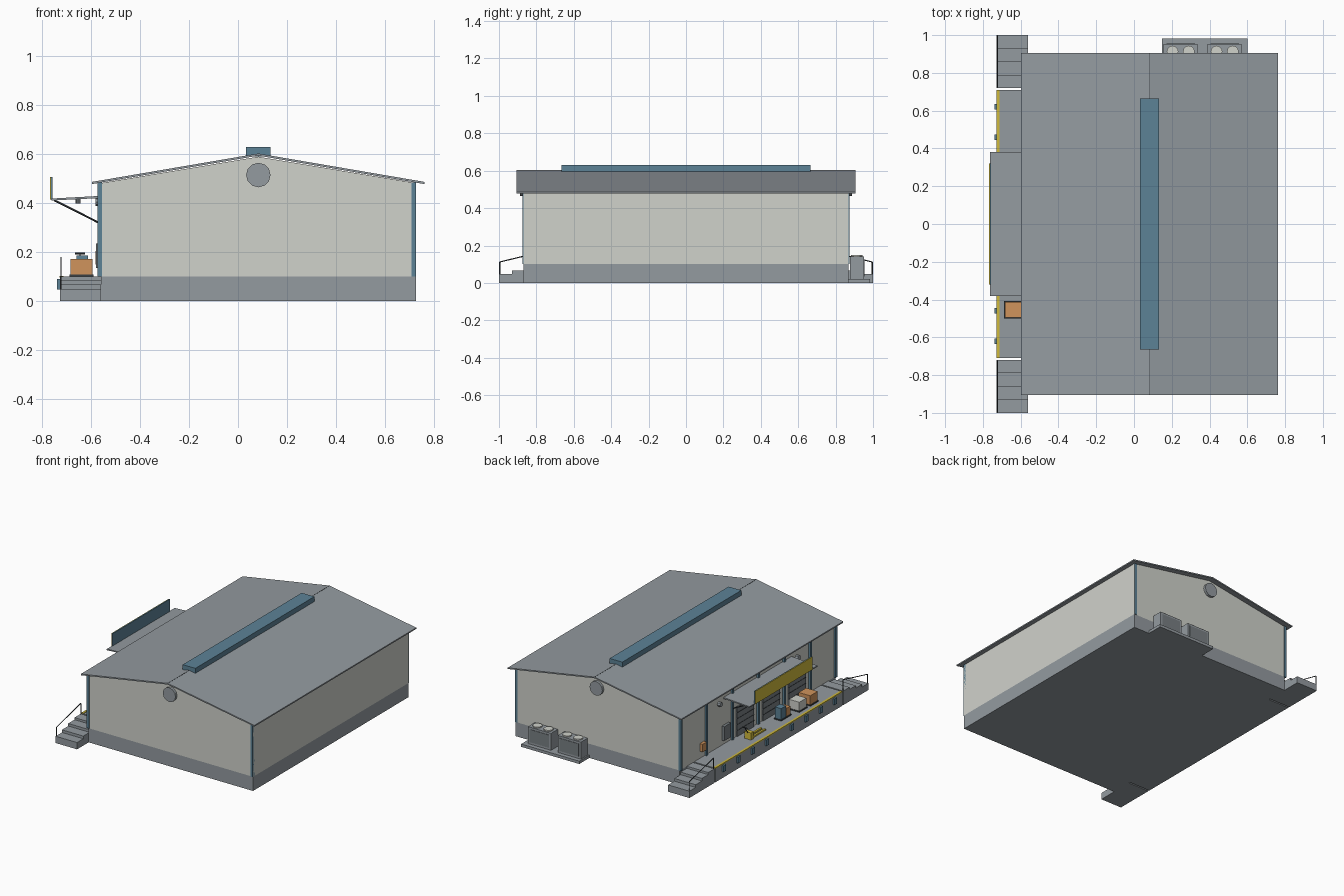
import bpy
import bmesh
import math
from mathutils import Vector

cube = bpy.data.objects.get("Cube")
if cube:
    bpy.data.objects.remove(cube, do_unlink=True)


def material(name, r, g, b):
    lin = [((c / 255 + 0.055) / 1.055) ** 2.4 for c in (r, g, b)] + [1]
    m = bpy.data.materials.new(name)
    m.diffuse_color = lin
    m.use_nodes = True
    bsdf = m.node_tree.nodes["Principled BSDF"]
    bsdf.inputs["Base Color"].default_value = lin
    bsdf.inputs["Roughness"].default_value = 0.8
    return m


WALL = material("off white", 208, 210, 203)
GREY = material("concrete grey", 148, 155, 160)
STEEL = material("mid grey", 120, 127, 131)
BLUE = material("steel blue", 92, 130, 150)
ORANGE = material("orange", 208, 148, 92)
YELLOW = material("safety yellow", 208, 186, 60)
DARK = material("dark metal", 58, 64, 68)


def finish(name, bm, mat):
    bmesh.ops.recalc_face_normals(bm, faces=bm.faces)
    mesh = bpy.data.meshes.new(name)
    bm.to_mesh(mesh)
    bm.free()
    mesh.materials.append(mat)
    ob = bpy.data.objects.new(name, mesh)
    bpy.context.collection.objects.link(ob)
    return ob


def box(name, mat, x, y, z):
    """Box from (min, max) pairs along each axis."""
    bm = bmesh.new()
    bmesh.ops.create_cube(bm, size=1)
    for v in bm.verts:
        v.co = [p[0] + (c + 0.5) * (p[1] - p[0]) for c, p in zip(v.co, (x, y, z))]
    return finish(name, bm, mat)


def prism(name, mat, profile, y0, y1):
    """Extrude an x-z profile along y."""
    bm = bmesh.new()
    face = bm.faces.new([bm.verts.new((x, y0, z)) for x, z in profile])
    new = bmesh.ops.extrude_face_region(bm, geom=[face])["geom"]
    bmesh.ops.translate(bm, vec=(0, y1 - y0, 0),
                        verts=[g for g in new if isinstance(g, bmesh.types.BMVert)])
    return finish(name, bm, mat)


def rod(name, mat, a, b, r, sides=6):
    """Cylinder between two points."""
    a, b = Vector(a), Vector(b)
    bm = bmesh.new()
    bmesh.ops.create_cone(bm, cap_ends=True, segments=sides, radius1=r, radius2=r,
                          depth=(b - a).length)
    ob = finish(name, bm, mat)
    ob.rotation_mode = "QUATERNION"
    ob.rotation_quaternion = (b - a).to_track_quat("Z", "Y")
    ob.location = (a + b) / 2
    return ob


L, R, RIDGE = -0.56, 0.727, 0.083      # building sides and ridge
END, DOCK, TOP = 0.87, -0.727, 0.10    # gable ends, dock edge, dock height

# Building shell and gable roof
box("foundation", GREY, (L, R), (-END, END), (0, TOP))
prism("walls", WALL, [(L, TOP), (R, TOP), (R, 0.482), (RIDGE, 0.59), (L, 0.482)], -END, END)
for name, eave in (("right_roof", -0.597), ("left_roof", 0.762)):
    prism(name, GREY, [(eave, 0.478), (RIDGE, 0.594), (RIDGE, 0.603), (eave, 0.487)],
          -0.905, 0.905)
box("ridge_seam", DARK, (RIDGE - 0.002, RIDGE + 0.002), (-0.905, 0.905), (0.6, 0.6035))
box("ridge_skylight", BLUE, (0.033, 0.132), (-0.665, 0.665), (0.59, 0.63))

# Gable vents and corner columns
for s in (-1, 1):
    rod("gable_vent", GREY, (RIDGE, s * 0.86, 0.515), (RIDGE, s * 0.888, 0.515), 0.05, 12)
    for x in (L - 0.004, R - 0.009):
        box("corner_column", BLUE, (x - 0.009, x + 0.009),
            sorted((s * 0.855, s * 0.874)), (TOP, 0.484))

# Dock-side wall columns
for i in range(-2, 3):
    y = i * 0.29
    box("wall_column", BLUE, (L - 0.014, L + 0.005), (y - 0.009, y + 0.009), (TOP, 0.484))

# Loading dock with edge stripe and bumpers
box("loading_dock", GREY, (DOCK, L), (-0.71, 0.71), (0, TOP))
box("dock_edge_stripe", YELLOW, (DOCK - 0.002, DOCK + 0.014), (-0.71, 0.71), (0.096, 0.103))
for s in (-1, 1):
    for y in (0.14, 0.30, 0.46, 0.62):
        box("dock_bumper", BLUE, (DOCK - 0.012, DOCK), (s * y - 0.014, s * y + 0.014),
            (0.047, 0.09))

    # Stairs and handrail at each dock end
    for i, h in enumerate((0.1, 0.085, 0.067, 0.048)):
        y = 0.72 + i * 0.07
        box("stair_step", GREY, (DOCK, L), sorted((s * y, s * (y + 0.07))), (0, h))
    x = DOCK + 0.004
    rod("rail_post", DARK, (x, s * 0.996, 0.03), (x, s * 0.996, 0.112), 0.003)
    rod("rail_post", DARK, (x, s * 0.725, 0.09), (x, s * 0.725, 0.177), 0.003)
    rod("handrail", DARK, (x, s * 0.996, 0.112), (x, s * 0.725, 0.177), 0.003)

# Roller doors with slat lines
for y in (-0.435, -0.145, 0.145):
    box("roller_door", STEEL, (L - 0.008, L), (y - 0.095, y + 0.095), (TOP, 0.31))
    for i in range(1, 5):
        z = TOP + i * 0.042
        box("door_slat", DARK, (L - 0.01, L), (y - 0.095, y + 0.095), (z, z + 0.003))

# Canopy, braces, lamps and sign board
prism("canopy", GREY, [(-0.762, 0.411), (L, 0.421), (L, 0.43), (-0.762, 0.419)], -0.38, 0.38)
for y in (-0.29, 0, 0.29):
    rod("canopy_brace", DARK, (-0.75, y, 0.412), (L - 0.008, y, 0.32), 0.004)
for y in (-0.2, 0.2):
    rod("canopy_lamp", STEEL, (-0.653, y, 0.398), (-0.653, y, 0.417), 0.01, 8)
for y in (-0.435, 0.435):
    rod("wall_lamp", GREY, (L, y, 0.405), (L - 0.022, y, 0.405), 0.016, 8)
box("sign_back", BLUE, (-0.763, -0.757), (-0.32, 0.32), (0.415, 0.506))
box("sign_face", YELLOW, (-0.767, -0.763), (-0.32, 0.32), (0.415, 0.506))

# Wall cabinets
box("orange_cabinet", ORANGE, (L - 0.022, L), (0.60, 0.645), (0.15, 0.205))
box("grey_cabinet", STEEL, (L - 0.02, L), (0.325, 0.4), (0.135, 0.235))


# Cargo on pallets
def cargo(name, mat, x, y, top):
    px, py = (x[0] - 0.004, x[1] + 0.004), (y[0] - 0.004, y[1] + 0.004)
    box("pallet", DARK, px, py, (TOP, 0.108))
    box(name, mat, x, y, (0.108, top))


cargo("orange_crate", ORANGE, (-0.684, -0.594), (-0.495, -0.412), 0.172)
cargo("white_crate", WALL, (-0.68, -0.6), (-0.375, -0.295), 0.17)
cargo("blue_case", BLUE, (-0.66, -0.612), (-0.175, -0.12), 0.186)
cargo("orange_case", ORANGE, (-0.66, -0.612), (-0.225, -0.183), 0.165)

# Pallet truck
box("truck_body", YELLOW, (-0.67, -0.62), (0.2, 0.23), (TOP, 0.15))
for x in (-0.667, -0.637):
    box("truck_fork", YELLOW, (x, x + 0.014), (0.06, 0.2), (0.104, 0.114))
rod("truck_handle", DARK, (-0.645, 0.225, 0.14), (-0.645, 0.265, 0.195), 0.003)
rod("truck_grip", DARK, (-0.665, 0.265, 0.195), (-0.625, 0.265, 0.195), 0.004)

# Condenser units on a rear pad
box("condenser_pad", GREY, (0.147, 0.602), (END, 0.983), (0, 0.02))
for x in (0.247, 0.48):
    box("condenser", GREY, (x - 0.09, x + 0.09), (0.876, 0.952), (0.02, 0.14))
    box("condenser_grille", STEEL, (x - 0.075, x + 0.075), (0.95, 0.955), (0.035, 0.125))
    for dx in (-0.043, 0.043):
        rod("condenser_fan", WALL, (x + dx, 0.913, 0.138), (x + dx, 0.913, 0.148), 0.031, 12)
